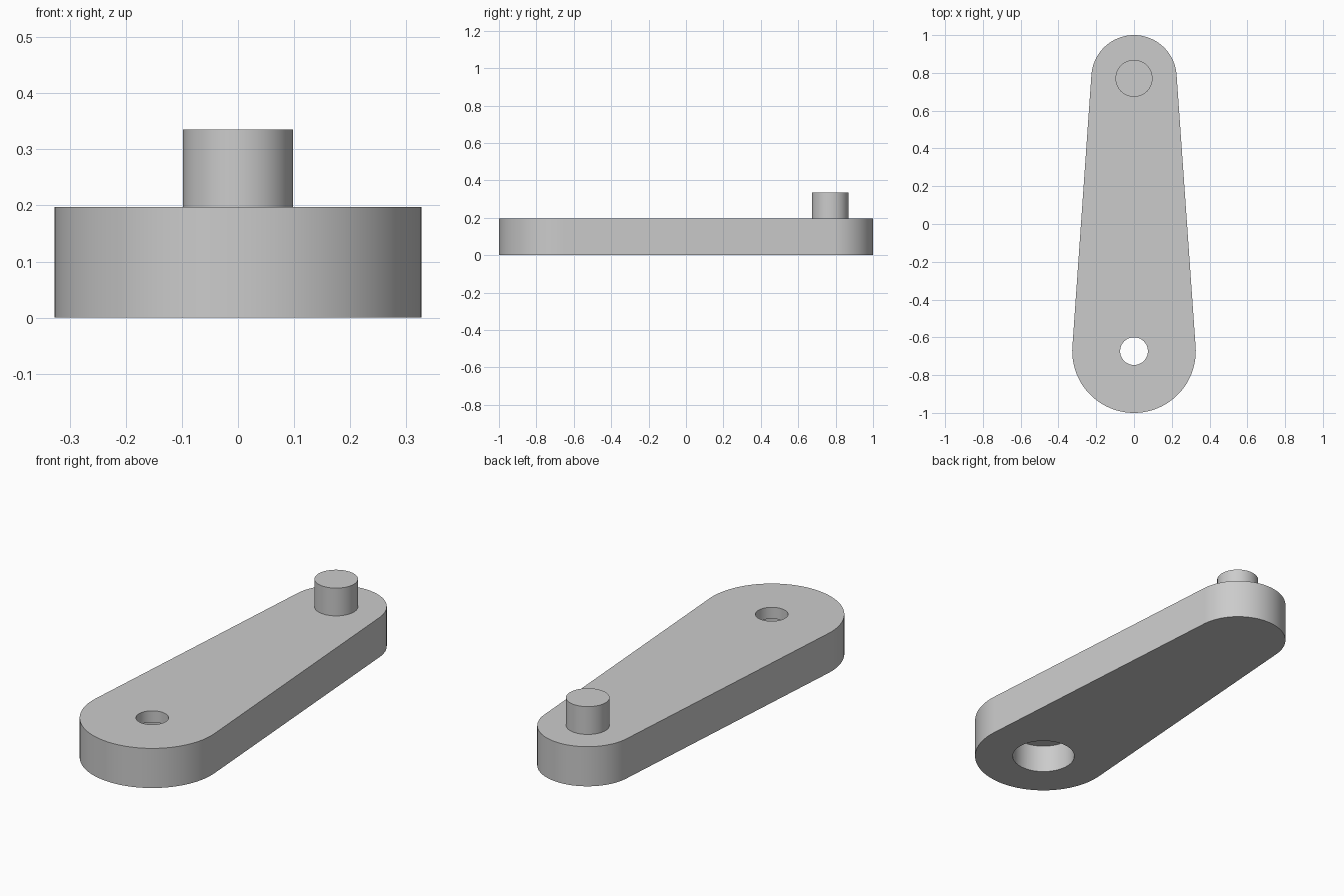
import bpy, bmesh
from math import pi, cos, sin, asin

if "Cube" in bpy.data.objects:
    bpy.data.objects.remove(bpy.data.objects["Cube"], do_unlink=True)

# Main dimensions
THICK = 0.197
BIG_R, SMALL_R = 0.327, 0.226
BIG_Y, SMALL_Y = -1 + BIG_R, 1 - SMALL_R
PIN_R, PIN_TOP = 0.098, 0.335
HOLE_R, BORE_R, BORE_DEPTH = 0.0735, 0.147, 0.14

grey = bpy.data.materials.new("plain grey")
grey.use_nodes = True
colour = (0.6, 0.6, 0.6, 1)
grey.diffuse_color = colour
grey.node_tree.nodes["Principled BSDF"].inputs["Base Color"].default_value = colour


def arc(radius, y, start, end, steps):
    angles = [start + (end - start) * i / steps for i in range(steps + 1)]
    return [(radius * cos(a), y + radius * sin(a)) for a in angles]


def circle(radius, y):
    return arc(radius, y, 0, 2 * pi, 64)[:-1]


def prism(name, outline, bottom, top):
    """Extrude a closed outline upwards into a solid."""
    bm = bmesh.new()
    base = bm.faces.new([bm.verts.new((x, y, bottom)) for x, y in outline])
    result = bmesh.ops.extrude_face_region(bm, geom=[base], use_keep_orig=True)
    verts = [g for g in result["geom"] if isinstance(g, bmesh.types.BMVert)]
    bmesh.ops.translate(bm, verts=verts, vec=(0, 0, top - bottom))
    bmesh.ops.recalc_face_normals(bm, faces=bm.faces)
    mesh = bpy.data.meshes.new(name)
    bm.to_mesh(mesh)
    bm.free()
    mesh.materials.append(grey)
    obj = bpy.data.objects.new(name, mesh)
    bpy.context.collection.objects.link(obj)
    return obj


def select_only(obj):
    bpy.ops.object.select_all(action="DESELECT")
    obj.select_set(True)
    bpy.context.view_layer.objects.active = obj


def boolean(target, tool, operation):
    """Apply a boolean and remove the tool."""
    tool.hide_render = True
    mod = target.modifiers.new("shape", "BOOLEAN")
    mod.operation, mod.solver, mod.object = operation, "EXACT", tool
    select_only(target)
    bpy.ops.object.modifier_apply(modifier=mod.name)
    bpy.data.objects.remove(tool, do_unlink=True)


# Tapered arm: two end arcs joined by their common tangents
tilt = asin((BIG_R - SMALL_R) / (SMALL_Y - BIG_Y))
outline = arc(SMALL_R, SMALL_Y, tilt, pi - tilt, 48)
outline += arc(BIG_R, BIG_Y, pi - tilt, 2 * pi + tilt, 64)
arm = prism("crank_arm", outline, 0, THICK)

# Shaft hole with a wide counterbore underneath
boolean(arm, prism("hole_cutter", circle(HOLE_R, BIG_Y), -0.1, THICK + 0.1), "DIFFERENCE")
boolean(arm, prism("bore_cutter", circle(BORE_R, BIG_Y), -0.1, BORE_DEPTH), "DIFFERENCE")

# Handle pin fused to the narrow end
boolean(arm, prism("pin", circle(PIN_R, SMALL_Y - 0.003), THICK / 2, PIN_TOP), "UNION")

select_only(arm)
bpy.ops.object.shade_smooth_by_angle(angle=pi / 6)
